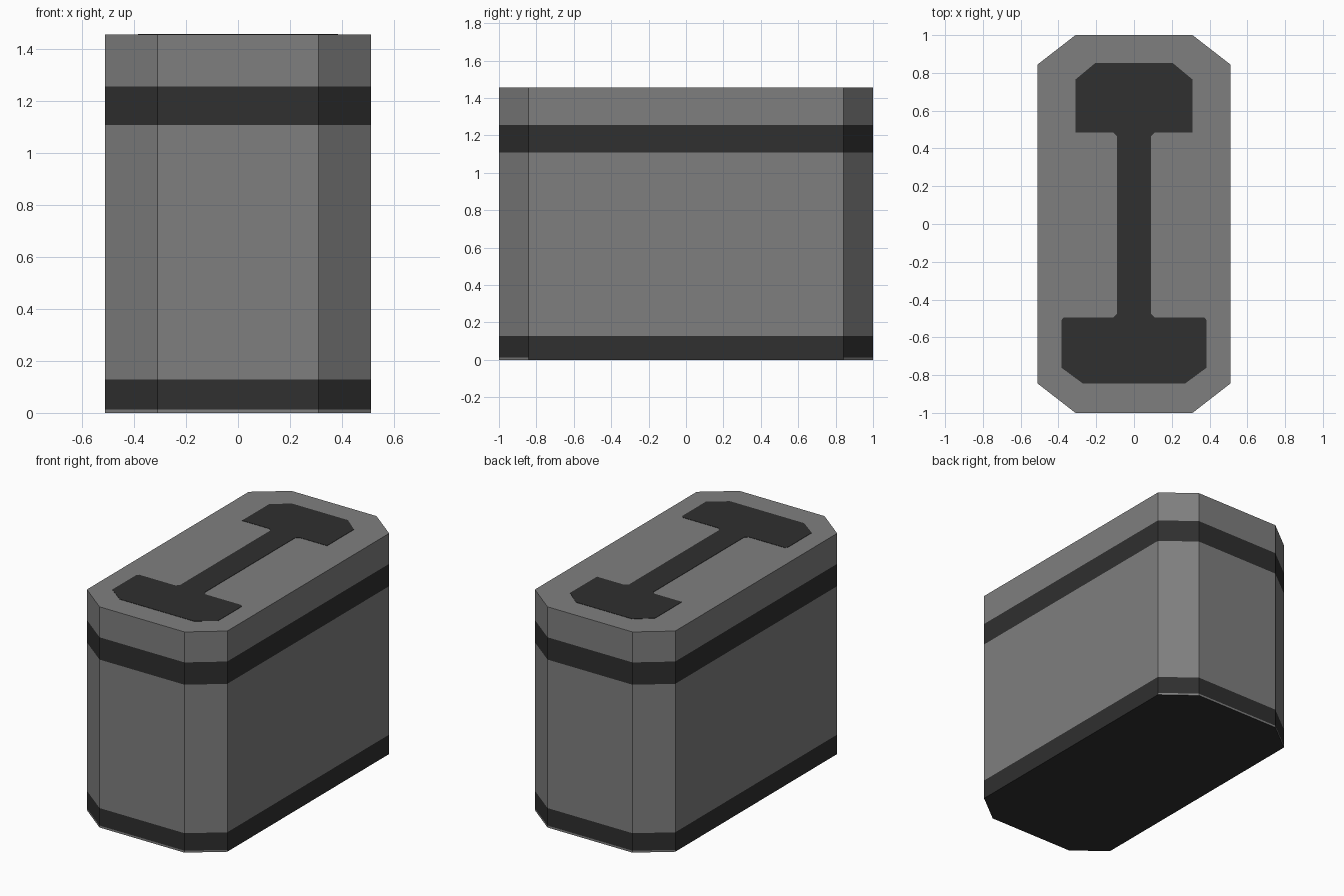
import bpy, bmesh

if "Cube" in bpy.data.objects:
    bpy.data.objects.remove(bpy.data.objects["Cube"])


def material(name, rgb):
    m = bpy.data.materials.new(name)
    m.diffuse_color = (*rgb, 1.0)
    m.use_nodes = True
    m.node_tree.nodes["Principled BSDF"].inputs["Base Color"].default_value = m.diffuse_color
    return m


GREY = material("mid_grey", (0.212, 0.212, 0.212))
DARK = material("charcoal", (0.029, 0.029, 0.029))


def finish(bm, name, mats):
    mesh = bpy.data.meshes.new(name)
    bm.to_mesh(mesh)
    bm.free()
    for m in mats:
        mesh.materials.append(m)
    obj = bpy.data.objects.new(name, mesh)
    bpy.context.collection.objects.link(obj)
    return obj


def mirrored(half):
    """Close a right-hand half outline (bottom to top) across x = 0."""
    return half + [(-x, y) for x, y in reversed(half)]


def stack(outline, levels):
    """Prism with a vertex ring at each height."""
    bm = bmesh.new()
    rings = [[bm.verts.new((x, y, z)) for x, y in outline] for z in levels]
    n = len(outline)
    bm.faces.new(rings[0][::-1])
    bm.faces.new(rings[-1])
    for a, b in zip(rings, rings[1:]):
        for i in range(n):
            j = (i + 1) % n
            bm.faces.new((a[i], a[j], b[j], b[i]))
    bm.normal_update()
    return bm


# Body: chamfered block with two dark bands and a dark underside
TOP = 1.455
octagon = mirrored([(0.31, -1.0), (0.512, -0.843), (0.512, 0.843), (0.31, 1.0)])
bm = stack(octagon, [0, 0.013, 0.128, 1.107, 1.254, TOP])
for f in bm.faces:
    z = f.calc_center_median().z
    low_band = z < 0.128 and (z > 0.013 or abs(f.normal.x) > 0.9)
    high_band = 1.107 < z < 1.254
    underside = f.normal.z < -0.9
    f.material_index = int(low_band or high_band or underside)
finish(bm, "body", [GREY, DARK])

# Top inlay: thin plate, narrow stem between two chamfered end pads
inlay = mirrored([
    (0.27, -0.845), (0.385, -0.76), (0.385, -0.51), (0.373, -0.496),
    (0.11, -0.496), (0.09, -0.475), (0.09, 0.465), (0.11, 0.485),
    (0.31, 0.485), (0.31, 0.765), (0.205, 0.852),
])
bm = stack(inlay, [TOP - 0.001, TOP + 0.002])
bmesh.ops.triangulate(bm, faces=[f for f in bm.faces if len(f.verts) > 4])
finish(bm, "top_inlay", [DARK])
